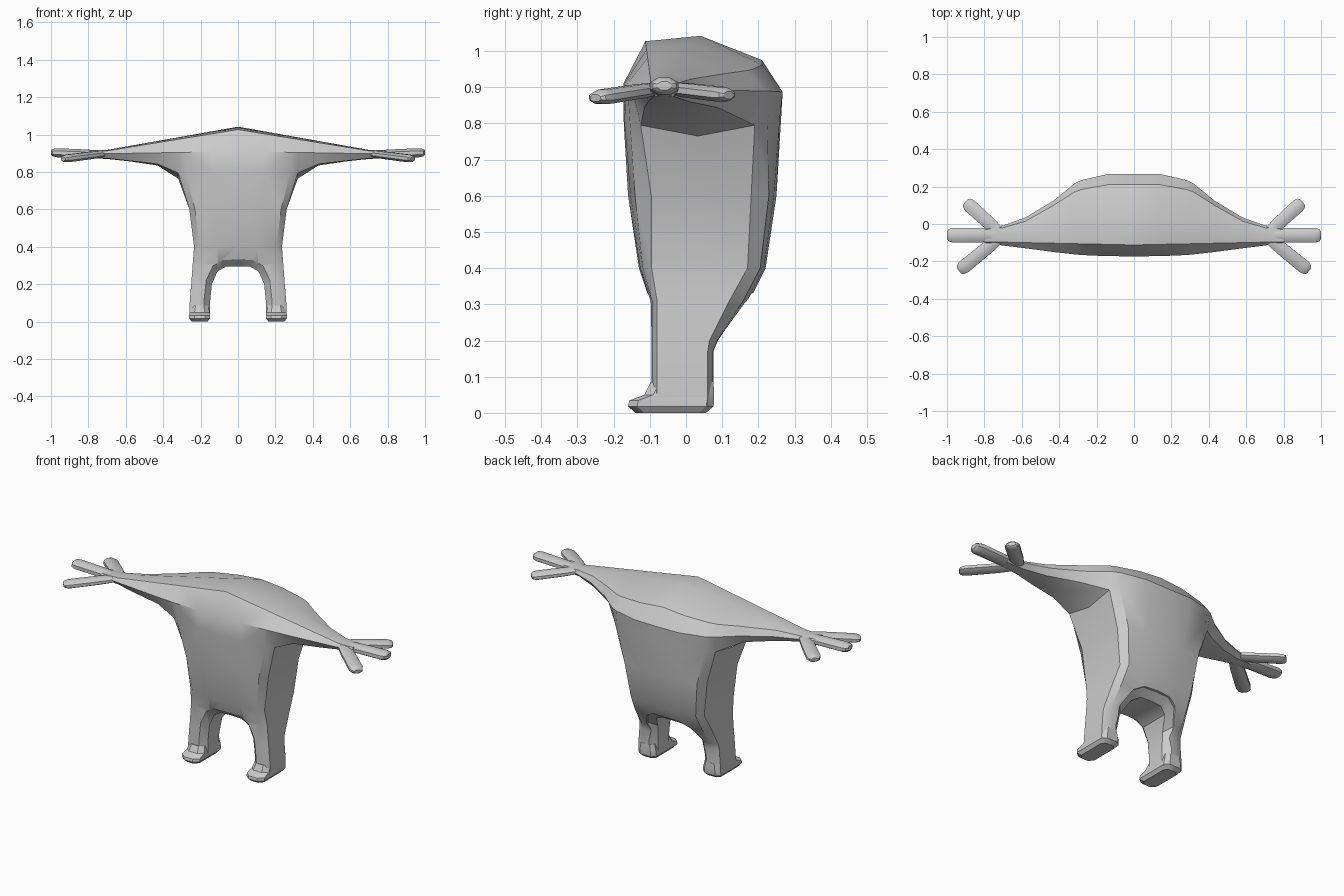
import bpy, bmesh, math
from mathutils import Vector

default = bpy.data.objects.get("Cube")
if default:
    bpy.data.objects.remove(default, do_unlink=True)

# One plain colour
grey = bpy.data.materials.new("light_grey")
grey.use_nodes = True
colour = (0.6, 0.6, 0.6, 1)
grey.diffuse_color = colour
grey.node_tree.nodes["Principled BSDF"].inputs["Base Color"].default_value = colour


def strip(bm, rows, closed=False):
    """Bridge matching rows of points with quads and return the vertex rows."""
    grid = [[bm.verts.new(p) for p in row] for row in rows]
    count = len(grid[0])
    for low, high in zip(grid, grid[1:]):
        for i in range(count if closed else count - 1):
            j = (i + 1) % count
            bm.faces.new((low[i], low[j], high[j], high[i]))
    return grid


def tube(bm, rows):
    grid = strip(bm, rows, closed=True)
    bm.faces.new(grid[0])
    bm.faces.new(grid[-1])


def finish(bm, name, mirror=True):
    if mirror:
        geom = bm.verts[:] + bm.edges[:] + bm.faces[:]
        bmesh.ops.mirror(bm, geom=geom, axis='X', merge_dist=0.0001)
    bmesh.ops.remove_doubles(bm, verts=bm.verts[:], dist=0.0001)
    bmesh.ops.recalc_face_normals(bm, faces=bm.faces[:])
    mesh = bpy.data.meshes.new(name)
    bm.to_mesh(mesh)
    bm.free()
    mesh.materials.append(grey)
    obj = bpy.data.objects.new(name, mesh)
    bpy.context.collection.objects.link(obj)
    return obj


def activate(obj):
    bpy.ops.object.select_all(action='DESELECT')
    obj.select_set(True)
    bpy.context.view_layer.objects.active = obj


def smooth(obj):
    activate(obj)
    bpy.ops.object.shade_smooth_by_angle(angle=math.radians(32))


# Shoulders and arms: sections from the centre out to the wrist
station = [0, .14, .28, .32, .43, .58, .7, .8]
front_y = [-.173, -.172, -.166, -.162, -.15, -.13, -.115, -.1]
ridge_y = [.21, .21, .185, .17, .1, .015, -.02, -.03]
back_y = [.267, .267, .235, .215, .125, .035, -.008, -.02]
under_front_y = [-.172, -.17, -.155, -.125, -.115, -.105, -.09, -.085]
under_back_y = [.262, .258, .225, .19, .09, .01, -.03, -.035]
under_z = [.8, .8, .8, .795, .843, .86, .873, .876]
belly_z = [.78, .78, .77, .765, .835, .857, .87, .874]

shell, under_front, under_mid, under_back = [], [], [], []
for i, x in enumerate(station):
    k = min(x / .7, 1)
    under_front.append((x, under_front_y[i], under_z[i]))
    under_back.append((x, under_back_y[i], under_z[i]))
    under_mid.append((x, (under_front_y[i] + under_back_y[i]) / 2, belly_z[i]))
    shell.append([
        under_front[i],
        (x, front_y[i], .91 - .012 * k),
        (x, -.112 + .015 * k, 1.027 - .114 * k),
        (x, .04 - .1 * k, 1.042 - .124 * k),
        (x, ridge_y[i], .975 - .063 * k),
        (x, back_y[i], .885 + .01 * k),
        under_back[i]])

bm = bmesh.new()
strip(bm, shell)
arm_start = 3
strip(bm, list(zip(under_back, under_mid, under_front))[arm_start:])
bm.faces.new([bm.verts.new(p) for p in shell[-1] + [under_mid[-1]]])

# Torso and legs: rings hanging from the shoulder opening
rows = [under_front[:4] + [under_mid[3]] + under_back[3::-1]]
# height, outer x, panel x, front y, side front y, side back y, back y
for z, xo, xi, f, sf, sb, b in [
        (.6, .26, .23, -.16, -.096, .18, .25),
        (.4, .235, .205, -.13, -.095, .17, .22),
        (.31, .242, .212, -.1, -.08, .12, .175),
        (.2, .25, .22, -.1, -.08, .065, .095),
        (.17, .253, .223, -.1, -.08, .06, .08),
        (.08, .26, .23, -.1, -.08, .06, .08),
        (.02, .26, .23, -.1, -.08, .06, .08)]:
    d, e = sf - f, b - sb
    rows.append([
        (0, f, z), (xi / 2, f + .1 * d, z), (xi, f + .3 * d, z), (xo, sf, z),
        (xo, (sf + sb) / 2, z),
        (xo, sb, z), (xi, b - .3 * e, z), (xi / 2, b - .1 * e, z), (0, b, z)])
grid = strip(bm, rows)
bm.faces.new(grid[-1])
body = finish(bm, "body")

# Arch between the legs, flared at front and back for a bevelled rim
arch = [(.15, -.1), (.15, .1), (.14, .2), (.11, .268), (.065, .294), (0, .296)]
arch += [(-x, z) for x, z in arch[-2::-1]]


def back_at(z):
    return .08 + .11 * max(0, min(1, (z - .18) / .14))


def arch_ring(y_of, flared):
    sx, sz = (1.24, 1.12) if flared else (1, 1)
    return [(x * sx, y_of(z), z * sz) for x, z in arch]


bm = bmesh.new()
tube(bm, [
    arch_ring(lambda z: -.4, True),
    arch_ring(lambda z: -.1, True),
    arch_ring(lambda z: -.06, False),
    arch_ring(lambda z: back_at(z) - .04, False),
    arch_ring(back_at, True),
    arch_ring(lambda z: .5, True)])
cutter = finish(bm, "arch_cutter", mirror=False)
cutter.hide_render = True
cut = body.modifiers.new("arch", 'BOOLEAN')
cut.operation = 'DIFFERENCE'
cut.solver = 'EXACT'
cut.object = cutter
activate(body)
bpy.ops.object.modifier_apply(modifier=cut.name)
bpy.data.objects.remove(cutter, do_unlink=True)
smooth(body)

# Feet: rounded soles with a short toe
bm = bmesh.new()
rows = []
for z, toe, heel, w in [(0, -.14, .055, .042), (.018, -.16, .076, .056),
                        (.034, -.157, .078, .056), (.05, -.115, .078, .054),
                        (.085, -.098, .076, .045)]:
    outline = [(-.5, toe), (.5, toe), (1, toe + .025), (1, heel - .02),
               (.6, heel), (-.6, heel), (-1, heel - .02), (-1, toe + .025)]
    rows.append([(.205 + w * u, y, z) for u, y in outline])
tube(bm, rows)
smooth(finish(bm, "feet"))

# Fingers: three flattened, blunt prongs on each hand
fingers = {
    "middle_fingers": ((.73, -.06, .895), (1, -.06, .904), .043, .026),
    "front_fingers": ((.72, -.075, .897), (.935, -.25, .87), .04, .022),
    "back_fingers": ((.72, -.045, .897), (.9, .118, .878), .04, .022)}
for name, (base, tip, w, h) in fingers.items():
    base, tip = Vector(base), Vector(tip)
    side = (tip - base).cross(Vector((0, 0, 1))).normalized()
    up = side.cross(tip - base).normalized()
    rows = []
    for t, s in [(0, .8), (.3, .95), (.88, 1), (.97, .8), (1, .5)]:
        centre = base.lerp(tip, t)
        rows.append([centre + s * (w * math.cos(a) * side + h * math.sin(a) * up)
                     for a in (math.pi * (i + .5) / 4 for i in range(8))])
    bm = bmesh.new()
    tube(bm, rows)
    smooth(finish(bm, name))
